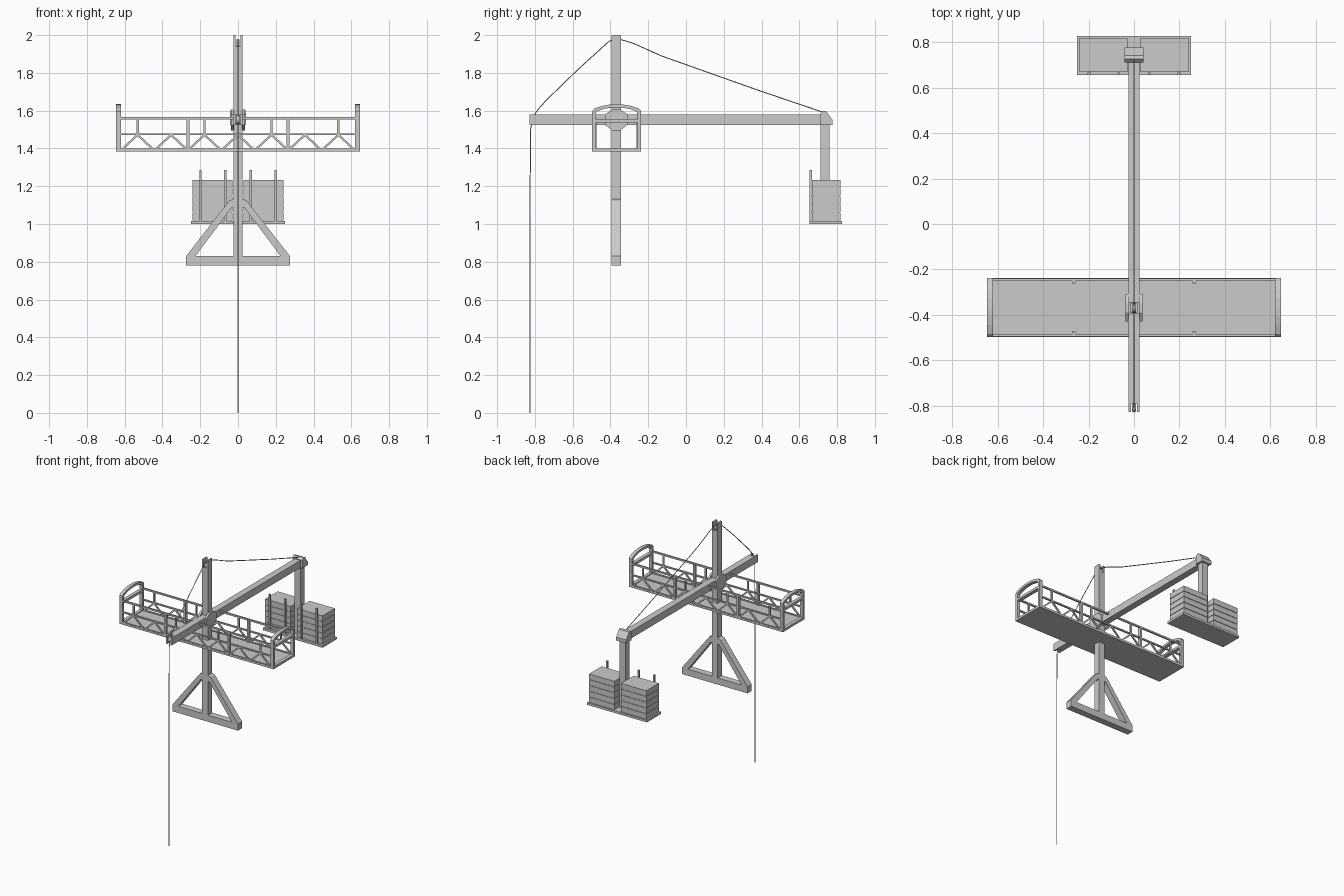
import bpy, bmesh, math
from mathutils import Vector

if "Cube" in bpy.data.objects:
    bpy.data.objects.remove(bpy.data.objects["Cube"])

MY = -0.369   # mast centre line in y


def mesh_obj(name, bm):
    bmesh.ops.recalc_face_normals(bm, faces=bm.faces)
    me = bpy.data.meshes.new(name)
    bm.to_mesh(me)
    bm.free()
    ob = bpy.data.objects.new(name, me)
    bpy.context.collection.objects.link(ob)
    return ob


def add_box(bm, x0, x1, y0, y1, z0, z1):
    r = bmesh.ops.create_cube(bm, size=1)
    for v in r['verts']:
        v.co = Vector(((x0 + x1) / 2 + v.co.x * (x1 - x0),
                       (y0 + y1) / 2 + v.co.y * (y1 - y0),
                       (z0 + z1) / 2 + v.co.z * (z1 - z0)))


def boxes(name, items):
    bm = bmesh.new()
    for b in items:
        add_box(bm, *b)
    return mesh_obj(name, bm)


def add_prism(bm, pts, axis, a, b):
    """Extrude a 2D profile along axis: 'x' takes (y, z) points, 'y' takes (x, z)."""
    def co(p, t):
        return (t, p[0], p[1]) if axis == 'x' else (p[0], t, p[1])
    lo = [bm.verts.new(co(p, a)) for p in pts]
    hi = [bm.verts.new(co(p, b)) for p in pts]
    n = len(pts)
    bm.faces.new(lo)
    bm.faces.new(hi[::-1])
    for i in range(n):
        bm.faces.new((lo[i], hi[i], hi[(i + 1) % n], lo[(i + 1) % n]))


def prism(name, pts, axis, a, b):
    bm = bmesh.new()
    add_prism(bm, pts, axis, a, b)
    return mesh_obj(name, bm)


def pulley(name, y, z, r, w):
    pts = [(y + r * math.cos(i * math.tau / 16), z + r * math.sin(i * math.tau / 16)) for i in range(16)]
    return prism(name, pts, 'x', -w, w)


# Mast with a forked, pulley-carrying top
y0, y1 = MY - 0.025, MY + 0.025
boxes("mast", [(-0.025, 0.025, y0, y1, 0.78, 1.94)])
boxes("mast_fork", [(s * 0.019 - 0.006, s * 0.019 + 0.006, y0, y1, 1.94, 2.0) for s in (-1, 1)])
pulley("mast_pulley", MY, 1.955, 0.022, 0.008)

# Triangular foot
prism("foot_beam", [(-0.275, 0.78), (0.275, 0.78), (0.275, 0.83), (-0.275, 0.83)], 'y', y0, y1)
bm = bmesh.new()
for s in (-1, 1):
    add_prism(bm, [(s * 0.275, 0.83), (s * 0.225, 0.83), (s * 0.035, 1.085), (s * 0.025, 1.085),
                   (s * 0.025, 1.132), (s * 0.045, 1.125)], 'y', y0, y1)
mesh_obj("foot_braces", bm)

# Boom with forked tail
boxes("boom", [(-0.025, 0.025, -0.79, 0.74, 1.525, 1.58)])
boxes("boom_tail_cheeks", [(s * 0.019 - 0.006, s * 0.019 + 0.006, -0.828, -0.79, 1.525, 1.58) for s in (-1, 1)])
pulley("tail_pulley", -0.803, 1.552, 0.022, 0.009)

# Gusset collar where boom crosses mast
bm = bmesh.new()
for s in (-1, 1):
    add_prism(bm, [(MY - 0.06, 1.525), (MY - 0.02, 1.495), (MY + 0.02, 1.495), (MY + 0.06, 1.525),
                   (MY + 0.06, 1.58), (MY + 0.02, 1.607), (MY - 0.02, 1.607), (MY - 0.06, 1.58)],
              'x', s * 0.022, s * 0.038 if s < 0 else 0.038)
mesh_obj("crossing_gussets", bm)

# Boom head and hanging arm
prism("boom_head", [(0.71, 1.525), (0.776, 1.525), (0.776, 1.55), (0.742, 1.597), (0.725, 1.6), (0.71, 1.585)],
      'x', -0.042, 0.042)
boxes("hanger_arm", [(-0.025, 0.025, 0.712, 0.76, 1.01, 1.53)])

# Counterweight tray, retaining posts and slabs
boxes("weight_tray", [(-0.25, 0.25, 0.655, 0.826, 1.0, 1.017)])
boxes("tray_posts", [(x - 0.006, x + 0.006, 0.655, 0.667, 1.0, 1.285) for x in (-0.198, -0.067, 0.067, 0.198)])
slabs = []
for s in (-1, 1):
    xa, xb = sorted((s * 0.028, s * 0.24))
    slabs.append((xa + .004, xb - .004, 0.672, 0.814, 1.015, 1.23))
    for i in range(5):
        z = 1.017 + i * 0.0438
        slabs.append((xa, xb, 0.668, 0.818, z + 0.002, z + 0.0418))
boxes("weight_slabs", slabs)

# Platform floor
PY0, PY1 = -0.497, -0.238
boxes("platform_floor", [(-0.64, 0.64, PY0, PY1, 1.383, 1.395)])

# Side rails, posts and zigzag bracing on both long sides
bay = 1.24 / 7
rails = []
bm = bmesh.new()
for y in (PY0 + 0.007, PY1 - 0.007):
    for z, h in ((1.392, 0.009), (1.475, 0.005), (1.56, 0.006)):
        rails.append((-0.63, 0.63, y - 0.006, y + 0.006, z - h, z + h))
    inward = 0.012 if y < MY else -0.012
    for x in (-1.5 * bay, 1.5 * bay):
        ya, yb = sorted((y - inward / 2, y + inward * 1.4))
        rails.append((x - 0.008, x + 0.008, ya, yb, 1.385, 1.56))
    for k in (-3, -1, 1, 3):
        rails.append((k * bay - 0.006, k * bay + 0.006, y - 0.005, y + 0.005, 1.475, 1.56))
    for k in range(-3, 4):
        for s in (-1, 1):
            xt, xb = k * bay, k * bay + s * bay / 2
            add_prism(bm, [(xt - s * 0.008, 1.472), (xt + s * 0.008, 1.472),
                           (xb + s * 0.002, 1.395), (xb - s * 0.014, 1.395)], 'y', y - 0.005, y + 0.005)
boxes("platform_rails", rails)
mesh_obj("platform_bracing", bm)

# End frames with an arched top
ym, hw = (PY0 + PY1) / 2, (PY1 - PY0) / 2
bm = bmesh.new()
for s in (-1, 1):
    xa, xb = sorted((s * 0.62, s * 0.646))
    for z0, z1 in ((1.383, 1.401), (1.538, 1.556)):
        add_box(bm, xa, xb, PY0, PY1, z0, z1)
    for ya, yb in ((PY0, PY0 + 0.02), (PY1 - 0.02, PY1)):
        add_box(bm, xa, xb, ya, yb, 1.383, 1.575)
    outer = [(-1, 1.575), (-1, 1.598), (-.9, 1.612), (-.6, 1.625), (-.3, 1.632), (0, 1.634)]
    inner = [(-.845, 1.575), (-.84, 1.59), (-.78, 1.597), (-.55, 1.608), (-.28, 1.615), (0, 1.617)]
    for m in (-1, 1):
        for i in range(5):
            quad = (outer[i], outer[i + 1], inner[i + 1], inner[i])
            add_prism(bm, [(ym + m * hw * p, z) for p, z in quad], 'x', xa, xb)
mesh_obj("platform_end_frames", bm)

# Cable running from the ground over the mast to the boom head
path = [(-0.826, 0), (-0.826, 0.6), (-0.825, 1.2), (-0.823, 1.5), (-0.81, 1.565), (-0.785, 1.605), (-0.74, 1.655),
        (-0.57, 1.82), (-0.41, 1.965), (-0.385, 1.978), (-0.35, 1.978), (-0.28, 1.957), (-0.13, 1.89),
        (0.03, 1.833), (0.4, 1.702), (0.73, 1.59)]
cu = bpy.data.curves.new("cable", 'CURVE')
cu.dimensions = '3D'
cu.bevel_depth = 0.003
cu.bevel_resolution = 1
cu.use_fill_caps = True
sp = cu.splines.new('POLY')
sp.points.add(len(path) - 1)
for p, (y, z) in zip(sp.points, path):
    p.co = (0, y, z, 1)
bpy.context.collection.objects.link(bpy.data.objects.new("cable", cu))
